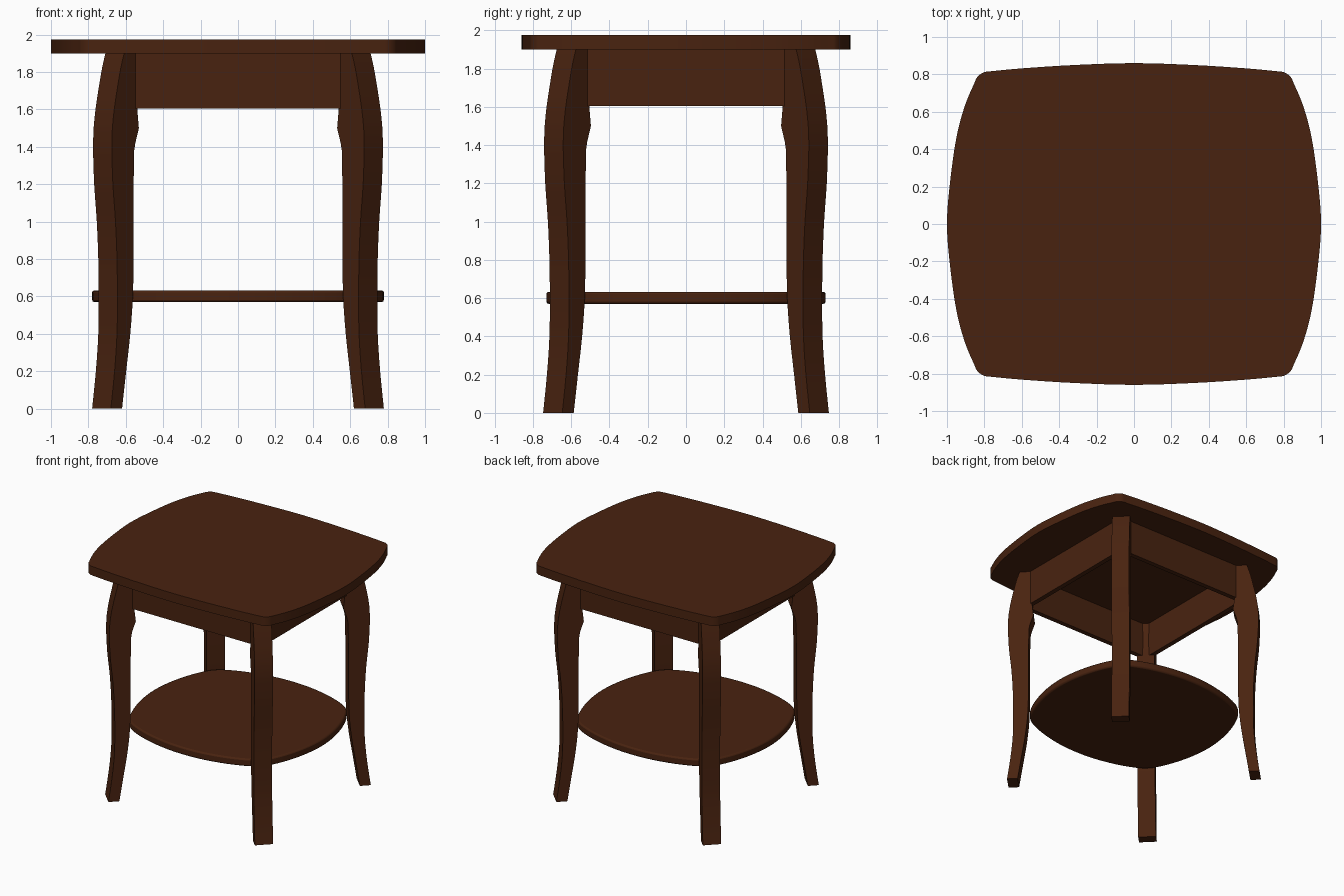
import bpy, bmesh, math

if "Cube" in bpy.data.objects:
    bpy.data.objects.remove(bpy.data.objects["Cube"])

wood = bpy.data.materials.new("dark_brown_wood")
wood.diffuse_color = (0.066, 0.0165, 0.005, 1)
wood.use_nodes = True
wood.node_tree.nodes["Principled BSDF"].inputs["Base Color"].default_value = wood.diffuse_color


def finish(name, bm, angle=30, bevel=0):
    bmesh.ops.recalc_face_normals(bm, faces=bm.faces)
    mesh = bpy.data.meshes.new(name)
    bm.to_mesh(mesh)
    bm.free()
    mesh.materials.append(wood)
    ob = bpy.data.objects.new(name, mesh)
    bpy.context.collection.objects.link(ob)
    if bevel:
        mod = ob.modifiers.new("edge", 'BEVEL')
        mod.width, mod.segments, mod.limit_method = bevel, 2, 'ANGLE'
        mod.angle_limit = math.radians(50)
    bpy.ops.object.select_all(action='DESELECT')
    ob.select_set(True)
    bpy.context.view_layer.objects.active = ob
    bpy.ops.object.shade_smooth_by_angle(angle=math.radians(angle))
    return ob


def smooth_points(pts, steps, closed):
    # Catmull-Rom interpolation through the points
    n, out = len(pts), []
    for i in range(n if closed else n - 1):
        idx = [i - 1, i, i + 1, i + 2]
        idx = [k % n if closed else min(max(k, 0), n - 1) for k in idx]
        a, b, c, d = (pts[k] for k in idx)
        for s in range(steps):
            t = s / steps
            out.append(tuple(0.5 * (2 * q + (r - p) * t + (2 * p - 5 * q + 4 * r - u) * t * t
                                    + (3 * q - p - 3 * r + u) * t ** 3)
                             for p, q, r, u in zip(a, b, c, d)))
    return out if closed else out + [pts[-1]]


def panel(name, quarter, z0, z1, bevel=0):
    # Quarter outline runs from the +x axis to the +y axis, mirrored to a full loop
    half = quarter + [(-x, y) for x, y in quarter[-2::-1]]
    loop = half + [(x, -y) for x, y in half[-2:0:-1]]
    bm = bmesh.new()
    face = bm.faces.new([bm.verts.new((x, y, z0)) for x, y in smooth_points(loop, 4, True)])
    ext = bmesh.ops.extrude_face_region(bm, geom=[face])
    for v in ext["geom"]:
        if isinstance(v, bmesh.types.BMVert):
            v.co.z = z1
    finish(name, bm, 35, bevel)


# Table top and lower shelf
panel("table_top", [(1, 0), (.985, .21), (.95, .46), (.905, .63), (.855, .75), (.838, .785),
                    (.805, .81), (.76, .817), (.6, .832), (.32, .85), (0, .86)], 1.90, 1.975)
panel("lower_shelf", [(.78, 0), (.76, .2), (.71, .38), (.65, .51), (.59, .58), (.5, .63),
                      (.36, .68), (.18, .718), (0, .73)], .57, .633, .012)

# Curved legs set diagonally: rows of (height, outer, inner) along the diagonal
T = 0.05           # half the leg width, as seen along one axis
SHIFT = 0.033      # the frame is slightly shallower than wide
rows = [(0, .73, .67), (.2, .71, .648), (.4, .697, .626), (.6, .695, .612), (.8, .697, .609),
        (1.0, .705, .609), (1.2, .719, .608), (1.38, .725, .605), (1.42, .725, .599),
        (1.5, .722, .58), (1.6, .712, .588), (1.72, .694, .592), (1.82, .677, .591),
        (1.90, .659, .589)]
low = smooth_points(rows[:8], 3, False)
up = smooth_points(rows[9:], 3, False)
profile = low + [rows[8]] + up

for sy, fb in ((-1, "front"), (1, "back")):
    for sx, lr in ((-1, "left"), (1, "right")):
        bm = bmesh.new()
        rings = []
        for z, o, i in profile:
            rings.append([bm.verts.new((sx * (p + t), sy * (p - t - SHIFT), z))
                          for p, t in ((o, T), (o, -T), (i, -T), (i, T))])
        for a, b in zip(rings, rings[1:]):
            for k in range(4):
                bm.faces.new((a[k], a[(k + 1) % 4], b[(k + 1) % 4], b[k]))
        bm.faces.new(rings[0])
        bm.faces.new(rings[-1])
        finish(f"{fb}_{lr}_leg", bm, 25)


# Apron boards between the legs
def board(name, x, y, sx, sy):
    bm = bmesh.new()
    bmesh.ops.create_cube(bm, size=1)
    for v in bm.verts:
        v.co = (x + v.co.x * sx, y + v.co.y * sy, 1.7525 + v.co.z * .295)
    finish(name, bm)


for s, fb, lr in ((-1, "front", "left"), (1, "back", "right")):
    board(fb + "_apron", 0, s * .595, 1.24, .04)
    board(lr + "_apron", s * .628, 0, .04, 1.17)
